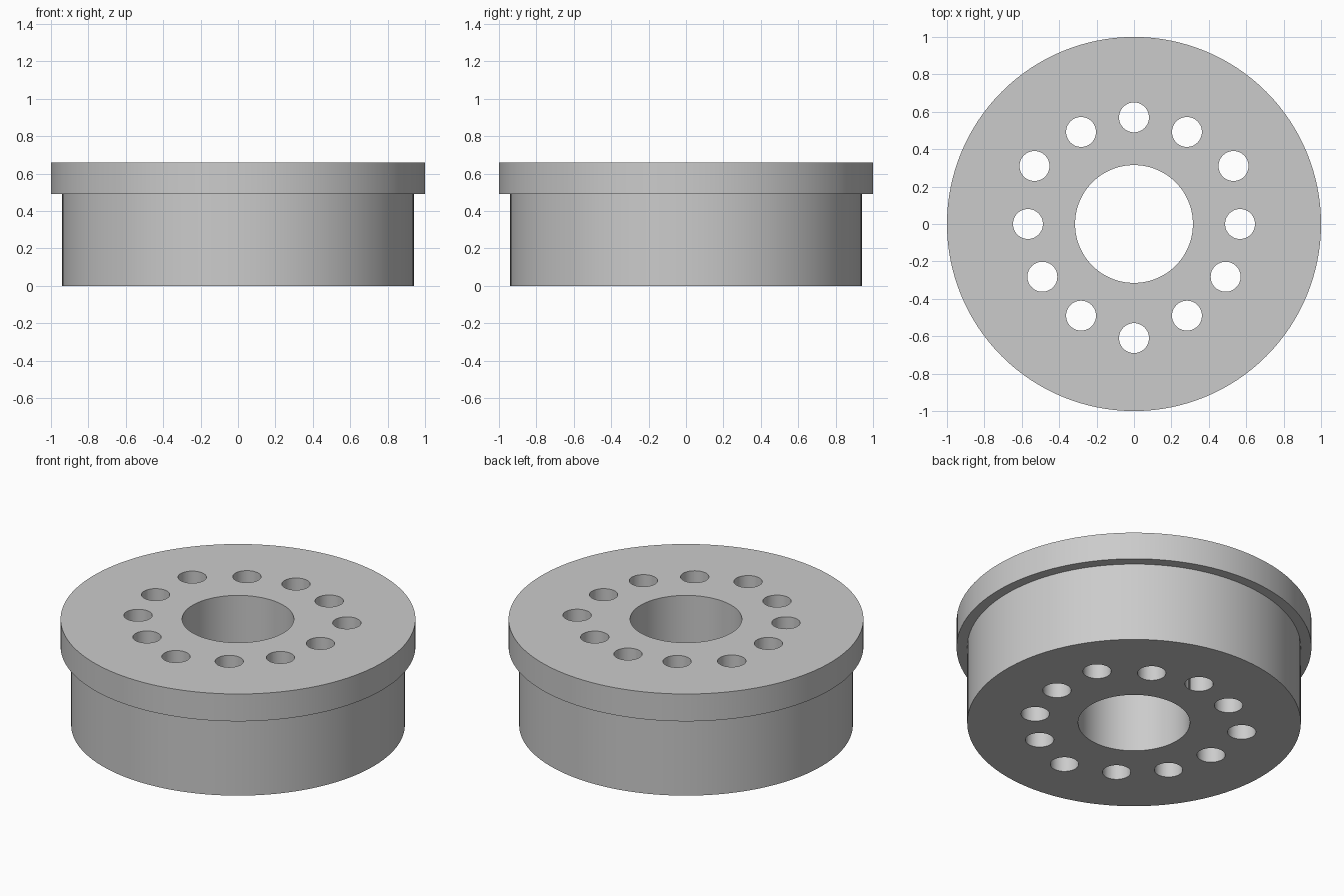
import bpy
import math

cube = bpy.data.objects.get("Cube")
if cube:
    bpy.data.objects.remove(cube, do_unlink=True)

BASE_RADIUS, RIM_RADIUS, BORE_RADIUS, HOLE_RADIUS = 0.94, 1.0, 0.315, 0.08
STEP_Z, TOP_Z = 0.49, 0.66

gray = bpy.data.materials.new("plain gray")
gray.use_nodes = True
color = (0.6, 0.6, 0.6, 1)
gray.diffuse_color = color
gray.node_tree.nodes["Principled BSDF"].inputs["Base Color"].default_value = color


def lathe(name, profile, segments):
    """Revolve a closed (radius, z) profile around the z axis."""
    n = len(profile)
    verts = [(r * math.cos(a), r * math.sin(a), z)
             for a in (math.tau * s / segments for s in range(segments))
             for r, z in profile]
    faces = []
    for s in range(segments):
        t = (s + 1) % segments
        for i in range(n):
            j = (i + 1) % n
            faces.append((s * n + i, t * n + i, t * n + j, s * n + j))
    mesh = bpy.data.meshes.new(name)
    mesh.from_pydata(verts, [], faces)
    mesh.materials.append(gray)
    obj = bpy.data.objects.new(name, mesh)
    bpy.context.collection.objects.link(obj)
    return obj


# Stepped ring with a wide rim and a central bore
body = lathe("flanged_hub", [(BORE_RADIUS, 0), (BASE_RADIUS, 0), (BASE_RADIUS, STEP_Z),
                             (RIM_RADIUS, STEP_Z), (RIM_RADIUS, TOP_Z),
                             (BORE_RADIUS, TOP_Z)], 128)

# Ring of through holes: right-hand centres are mirrored to the left
side = [(0.283, 0.492), (0.532, 0.31), (0.567, 0), (0.49, -0.282), (0.283, -0.49)]
centres = [(0, 0.57), (0, -0.61)] + side + [(-x, y) for x, y in side]
cutters = []
for x, y in centres:
    bpy.ops.mesh.primitive_cylinder_add(vertices=48, radius=HOLE_RADIUS, depth=1,
                                        location=(x, y, TOP_Z / 2))
    cutter = bpy.context.object
    cutter.data.materials.append(gray)
    cutters.append(cutter)
    cut = body.modifiers.new("hole", 'BOOLEAN')
    cut.operation = 'DIFFERENCE'
    cut.solver = 'EXACT'
    cut.object = cutter

# Apply the cuts and remove the cutters
bpy.ops.object.select_all(action='DESELECT')
body.select_set(True)
bpy.context.view_layer.objects.active = body
for modifier in list(body.modifiers):
    bpy.ops.object.modifier_apply(modifier=modifier.name)
for cutter in cutters:
    bpy.data.objects.remove(cutter, do_unlink=True)
bpy.ops.object.shade_smooth_by_angle(angle=math.radians(30))
